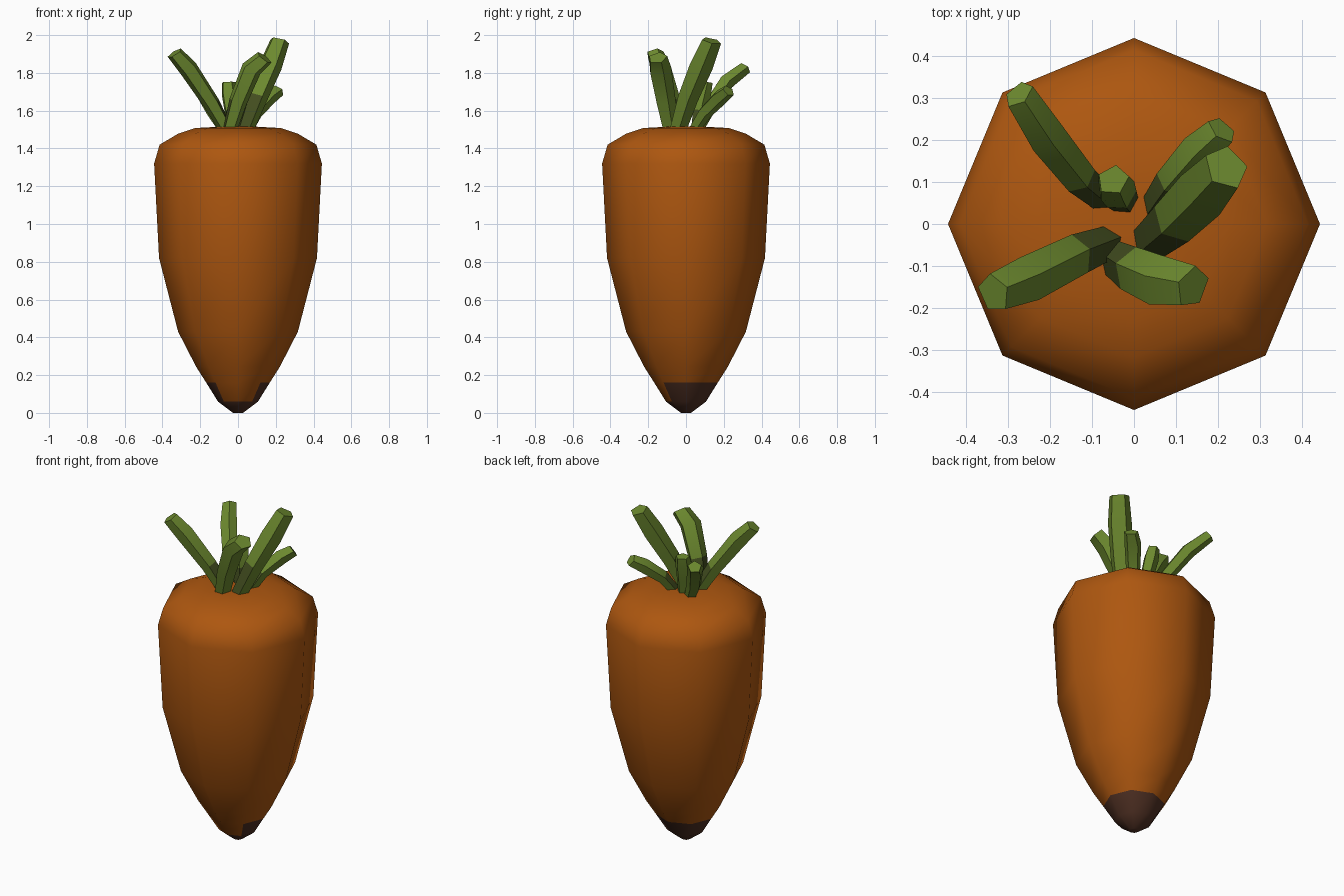
import bpy, bmesh, math
from mathutils import Vector

if "Cube" in bpy.data.objects:
    bpy.data.objects.remove(bpy.data.objects["Cube"])


def material(name, rgb):
    m = bpy.data.materials.new(name)
    m.diffuse_color = (*rgb, 1)
    m.use_nodes = True
    m.node_tree.nodes["Principled BSDF"].inputs["Base Color"].default_value = m.diffuse_color
    return m


orange = material("orange", (0.42, 0.095, 0.005))
brown = material("soil_brown", (0.08, 0.03, 0.017))
green = material("leaf_green", (0.15, 0.25, 0.028))
dark = material("dark_green", (0.055, 0.075, 0.014))


def loft(name, rings, mats, rule):
    """Skin closed rings of points, cap the ends, colour faces by a rule."""
    bm = bmesh.new()
    vs = [[bm.verts.new(p) for p in ring] for ring in rings]
    n = len(vs[0])
    for a, b in zip(vs, vs[1:]):
        for i in range(n):
            j = (i + 1) % n
            bm.faces.new((a[i], a[j], b[j], b[i]))
    bm.faces.new(vs[0][::-1])
    bm.faces.new(vs[-1])
    bmesh.ops.recalc_face_normals(bm, faces=bm.faces)
    for f in bm.faces:
        f.material_index = rule(f.calc_center_median(), f.normal)
        f.smooth = True
    me = bpy.data.meshes.new(name)
    bm.to_mesh(me)
    bm.free()
    for m in mats:
        me.materials.append(m)
    ob = bpy.data.objects.new(name, me)
    bpy.context.collection.objects.link(ob)
    return ob


# Eight-sided root; the brown tip reaches higher except on the two front sides
profile = [(0.026, 0), (0.106, 0.06), (0.168, 0.16), (0.222, 0.245), (0.317, 0.43),
           (0.418, 0.82), (0.444, 1.32), (0.415, 1.42), (0.317, 1.478),
           (0.228, 1.508), (0.1, 1.515)]


def tip_rule(c, n):
    front = c.y < 0 and abs(c.x) < abs(c.y)
    return int(c.z < 0.06 or (c.z < 0.15 and not front))


loft("root", [[(r * math.cos(k * math.pi / 4), r * math.sin(k * math.pi / 4), z)
               for k in range(8)] for r, z in profile], [orange, brown], tip_rule)


# Leaf stalks: five-sided tubes along bent paths, widening to blunt ends
def stalk(name, width, pts):
    pts = [Vector(p) for p in pts]
    lean = pts[-1] - pts[0]
    side = Vector((-lean.y, lean.x, 0)).normalized()
    rings = []
    for i, p in enumerate(pts):
        t = (pts[min(i + 1, 3)] - pts[max(i - 1, 0)]).normalized()
        up = t.cross(side).normalized()
        if i == 3:
            # blunt end turned a little upward
            up = (up - t * 0.15).normalized()
        w = width * (0.36, 0.47, 0.53, 0.44)[i]
        rings.append([p + side * w * math.cos(a) + up * w * 0.88 * math.sin(a)
                      for a in [math.radians(90 + 72 * k) for k in range(5)]])

    def base_rule(c, n):
        return int(c.z < 1.62 and n.x * lean.x + n.y * lean.y < 0)

    ob = loft(name, rings, [green, dark], base_rule)
    bpy.ops.object.select_all(action='DESELECT')
    ob.select_set(True)
    bpy.context.view_layer.objects.active = ob
    bpy.ops.object.shade_smooth_by_angle(angle=math.radians(40))


stalk("leaf_left", 0.11, [(-.05, -.04, 1.48), (-.14, -.075, 1.64),
                          (-.26, -.135, 1.82), (-.335, -.165, 1.905)])
stalk("leaf_right", 0.13, [(.03, -.05, 1.48), (.10, .01, 1.67),
                           (.17, .08, 1.84), (.22, .135, 1.97)])
stalk("leaf_front", 0.12, [(-.05, -.08, 1.48), (0, -.11, 1.65),
                           (.07, -.14, 1.82), (.14, -.15, 1.88)])
stalk("leaf_back_left", 0.09, [(-.06, .05, 1.48), (-.13, .11, 1.60),
                               (-.21, .21, 1.75), (-.275, .31, 1.825)])
stalk("leaf_back_right", 0.09, [(.04, .03, 1.48), (.09, .10, 1.59),
                                (.16, .18, 1.67), (.21, .225, 1.705)])
stalk("leaf_back_small", 0.09, [(-.02, .05, 1.48), (-.035, .07, 1.60),
                                (-.045, .09, 1.69), (-.05, .105, 1.75)])
